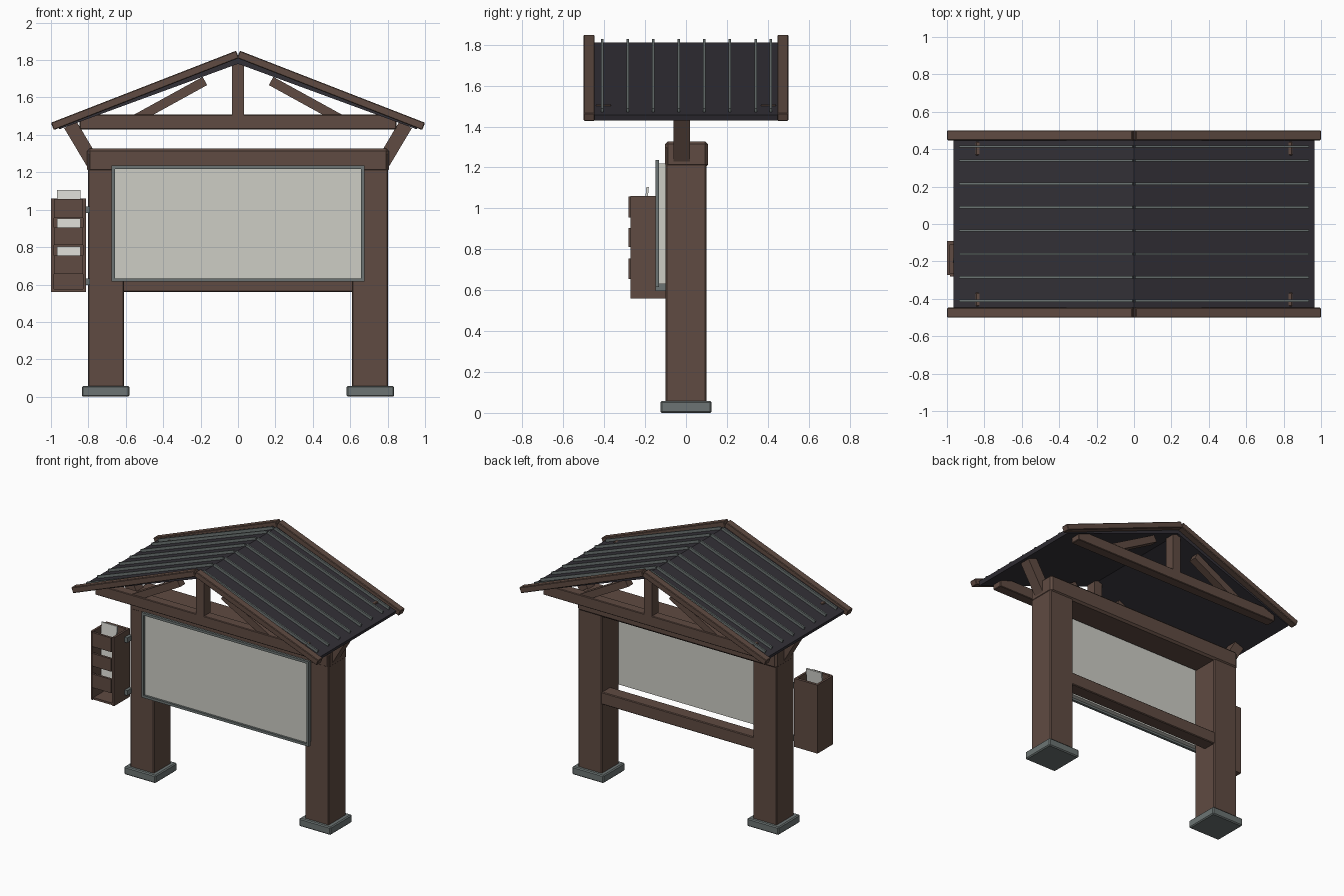
import bpy
import math
import bmesh
from mathutils import Matrix

old = bpy.data.objects.get("Cube")
if old:
    bpy.data.objects.remove(old, do_unlink=True)


def material(name, rgb):
    m = bpy.data.materials.new(name)
    m.use_nodes = True
    m.diffuse_color = (*rgb, 1)
    m.node_tree.nodes["Principled BSDF"].inputs["Base Color"].default_value = (*rgb, 1)
    return m


WOOD = material("brown_wood", (0.115, 0.07, 0.054))
METAL = material("grey_metal", (0.15, 0.175, 0.172))
ROOF = material("dark_roofing", (0.032, 0.029, 0.037))
BOARD = material("pale_board", (0.61, 0.61, 0.56))
PAPER = material("paper", (0.7, 0.7, 0.66))


def finish(name, bm, mat, bevel=0):
    bmesh.ops.recalc_face_normals(bm, faces=bm.faces)
    mesh = bpy.data.meshes.new(name)
    bm.to_mesh(mesh)
    bm.free()
    mesh.materials.append(mat)
    ob = bpy.data.objects.new(name, mesh)
    bpy.context.collection.objects.link(ob)
    if bevel:
        mod = ob.modifiers.new("edge_bevel", "BEVEL")
        mod.width = bevel
        mod.segments = 1
    return ob


def box(name, x, y, z, mat, bevel=0):
    """Box from (low, high) pairs on each axis."""
    bm = bmesh.new()
    bmesh.ops.create_cube(bm, size=1)
    spans = (x, y, z)
    size = [abs(b - a) for a, b in spans]
    mid = [(a + b) / 2 for a, b in spans]
    bm.transform(Matrix.Translation(mid) @ Matrix.Diagonal((*size, 1)))
    return finish(name, bm, mat, bevel)


def beam(name, start, end, y, thick, mat, bevel=0):
    """Square-ended beam between two (x, z) points, spanning y."""
    dx, dz = end[0] - start[0], end[1] - start[1]
    ob = box(name, (-math.hypot(dx, dz) / 2, math.hypot(dx, dz) / 2),
             (y[0], y[1]), (-thick / 2, thick / 2), mat, bevel)
    ob.location = ((start[0] + end[0]) / 2, 0, (start[1] + end[1]) / 2)
    ob.rotation_euler.y = -math.atan2(dz, dx)
    return ob


def extrude_y(name, profile, y, mat):
    bm = bmesh.new()
    face = bm.faces.new([bm.verts.new((px, y[0], pz)) for px, pz in profile])
    new = bmesh.ops.extrude_face_region(bm, geom=[face])["geom"]
    verts = [v for v in new if isinstance(v, bmesh.types.BMVert)]
    bmesh.ops.translate(bm, verts=verts, vec=(0, y[1] - y[0], 0))
    return finish(name, bm, mat)


SIDES = ((-1, "right"), (1, "left"))
ENDS = ((-1, "front"), (1, "back"))

# Posts, footings and knee braces
for s, side in SIDES:
    box(side + "_post", (s * 0.61, s * 0.803), (-0.1, 0.1), (0.03, 1.3), WOOD, 0.006)
    box(side + "_footing", (s * 0.58, s * 0.835), (-0.125, 0.125), (0, 0.058), METAL, 0.007)
    beam(side + "_knee_brace", (s * 0.76, 1.225), (s * 0.897, 1.455), (-0.06, 0.02), 0.075, WOOD)

# Cross beams
box("top_beam", (-0.806, 0.806), (-0.102, 0.108), (1.2, 1.328), WOOD, 0.014)
box("lower_beam", (-0.62, 0.62), (0, 0.098), (0.56, 0.65), WOOD, 0.005)

# Notice board with a metal frame
box("notice_board", (-0.66, 0.66), (-0.135, -0.1), (0.63, 1.22), BOARD)
for s, side in SIDES:
    box(side + "_frame_strip", (s * 0.657, s * 0.677), (-0.15, -0.132), (0.615, 1.236), METAL)
for label, low in (("lower", 0.615), ("upper", 1.218)):
    box(label + "_frame_strip", (-0.66, 0.66), (-0.15, -0.132), (low, low + 0.018), METAL)

# Roof sheet
outer = [(0, 1.81), (0.965, 1.457), (0.955, 1.43), (0, 1.78)]
roof = [(-x, z) for x, z in reversed(outer[1:3])]
extrude_y("roof_sheet", outer + roof, (-0.455, 0.455), ROOF)

# Raised seams on both slopes
seams = [-0.41 + 0.125 * i for i in range(7)] + [0.415]
for s, side in SIDES:
    for i, y in enumerate(seams):
        beam(f"{side}_roof_seam_{i + 1}", (s * 0.004, 1.815), (s * 0.932, 1.476),
             (y - 0.006, y + 0.006), 0.026, METAL)

# Bargeboards and trusses at both gable ends
for e, end in ENDS:
    edge = (e * 0.447, e * 0.5)
    depth = (e * 0.367, e * 0.44)
    box(end + "_truss_chord", (-0.847, 0.847), depth, (1.43, 1.508), WOOD, 0.004)
    box(end + "_king_post", (-0.033, 0.033), depth, (1.5, 1.785), WOOD)
    for s, side in SIDES:
        beam(f"{end}_{side}_bargeboard", (s * 0.0024, 1.8304), (s * 0.9924, 1.4454),
             edge, 0.042, WOOD, 0.004)
        beam(f"{end}_{side}_strut", (s * 0.177, 1.688), (s * 0.55, 1.483),
             (e * 0.375, e * 0.432), 0.05, WOOD)

# Leaflet rack
box("rack_outer_side", (-1, -0.984), (-0.272, -0.09), (0.56, 1.06), WOOD)
box("rack_inner_side", (-0.828, -0.812), (-0.272, -0.09), (0.56, 1.06), WOOD)
box("rack_back", (-0.99, -0.82), (-0.11, -0.09), (0.56, 1.06), WOOD)
box("rack_base", (-0.99, -0.82), (-0.265, -0.1), (0.56, 0.575), WOOD)
for name, low, high in (("lower", 0.655, 0.755), ("middle", 0.812, 0.905), ("upper", 0.955, 1.058)):
    box(name + "_pocket_front", (-0.984, -0.828), (-0.282, -0.265), (low, high), WOOD)
    box(name + "_pocket_shelf", (-0.99, -0.82), (-0.268, -0.1), (low, low + 0.012), WOOD)
    leaflet = box(name + "_leaflets", (-0.968, -0.842), (-0.006, 0.006),
                  (0, high - low + 0.035), PAPER)
    leaflet.location = (0, -0.2, low + 0.012)
    leaflet.rotation_euler.x = math.radians(-5)

# Brackets joining the rack to the post
for name, z in (("lower", 0.615), ("upper", 1.0)):
    box(name + "_rack_bracket", (-0.815, -0.79), (-0.15, -0.095), (z - 0.018, z + 0.018), METAL)
